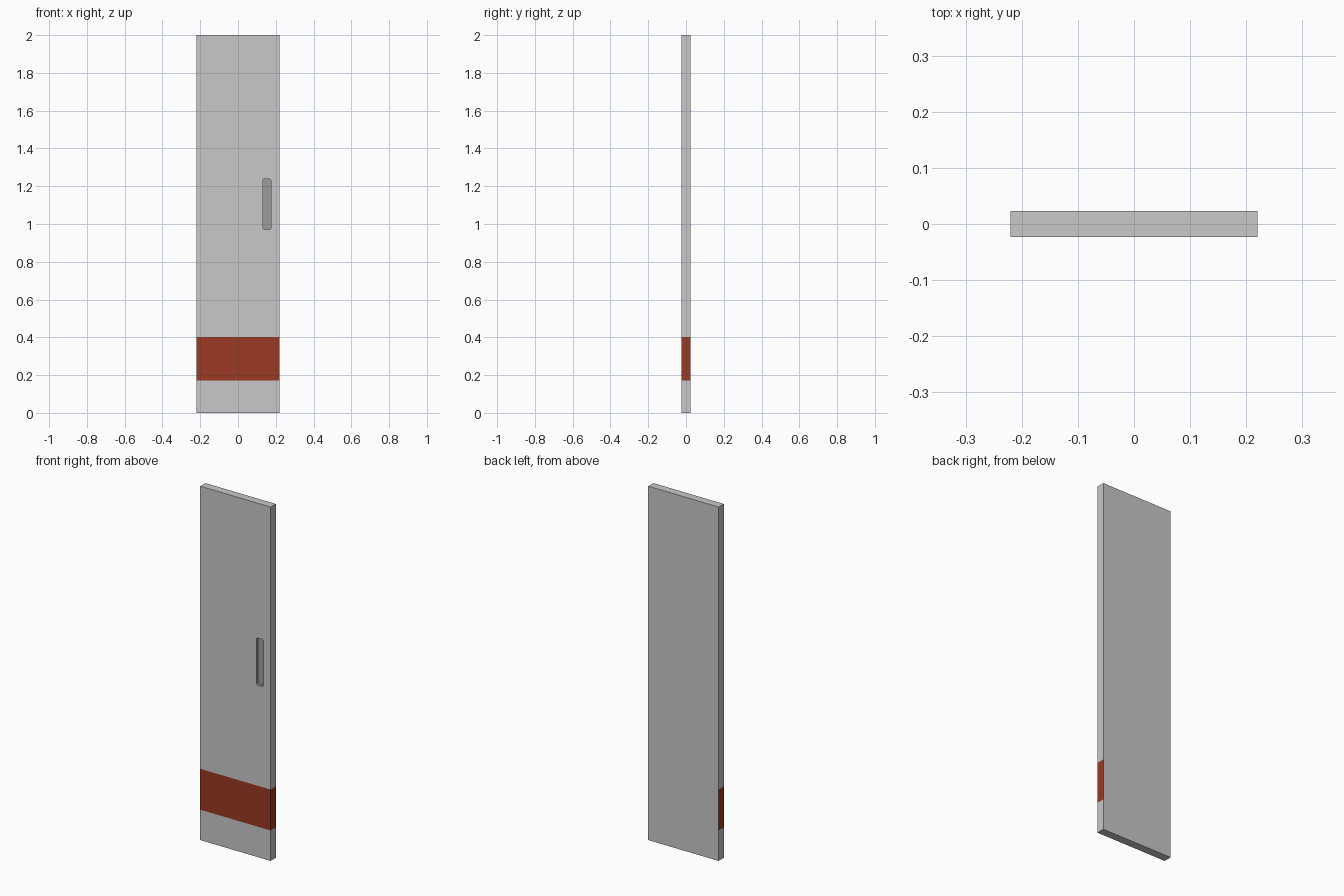
import bpy, bmesh, math

if "Cube" in bpy.data.objects:
    bpy.data.objects.remove(bpy.data.objects["Cube"])

W, T, H = 0.44, 0.046, 2.0          # door width, thickness, height
BAND = (0.172, 0.403)               # painted band heights


def material(name, color):
    m = bpy.data.materials.new(name)
    m.diffuse_color = (*color, 1)
    m.use_nodes = True
    m.node_tree.nodes["Principled BSDF"].inputs["Base Color"].default_value = m.diffuse_color
    return m


def new_object(name, bm):
    bmesh.ops.recalc_face_normals(bm, faces=bm.faces)
    me = bpy.data.meshes.new(name)
    bm.to_mesh(me)
    bm.free()
    ob = bpy.data.objects.new(name, me)
    bpy.context.collection.objects.link(ob)
    return ob


def box(center, size):
    bm = bmesh.new()
    bmesh.ops.create_cube(bm, size=1)
    for v in bm.verts:
        v.co = [c + s * k for c, s, k in zip(center, size, v.co)]
    return bm


# door panel, cut at the band edges
bm = box((0, 0, H / 2), (W, T, H))
for z in BAND:
    bmesh.ops.bisect_plane(bm, geom=bm.verts[:] + bm.edges[:] + bm.faces[:],
                           plane_co=(0, 0, z), plane_no=(0, 0, 1))
door = new_object("door_panel", bm)

# recessed finger pull with small rounded corners
depth = 0.016
bm = box((0.153, -T / 2, 1.105), (0.043, 2 * depth, 0.267))
corners = [e for e in bm.edges
           if abs(e.verts[0].co.y - e.verts[1].co.y) > depth]
bmesh.ops.bevel(bm, geom=corners, offset=0.009, segments=3, profile=0.5,
                affect='EDGES')
cutter = new_object("pull_cutter", bm)
cutter.hide_render = True

mod = door.modifiers.new("recess", 'BOOLEAN')
mod.operation = 'DIFFERENCE'
mod.solver = 'EXACT'
mod.object = cutter
bpy.context.view_layer.objects.active = door
door.select_set(True)
bpy.ops.object.modifier_apply(modifier=mod.name)
bpy.data.objects.remove(cutter)

# colours: grey panel, rust band on front and sides, dark recess
door.data.materials.clear()
for m in (material("light_grey", (0.58, 0.58, 0.58)),
          material("rust_red", (0.325, 0.041, 0.017)),
          material("dark_grey", (0.335, 0.335, 0.335))):
    door.data.materials.append(m)
for p in door.data.polygons:
    c, n = p.center, p.normal
    p.material_index = 0
    if BAND[0] < c.z < BAND[1] and n.y < 0.5:
        p.material_index = 1
    elif (abs(c.x) < W / 2 - 0.01 and abs(c.y) < T / 2 - 0.001
          and 0.9 < c.z < 1.3):
        p.material_index = 2
